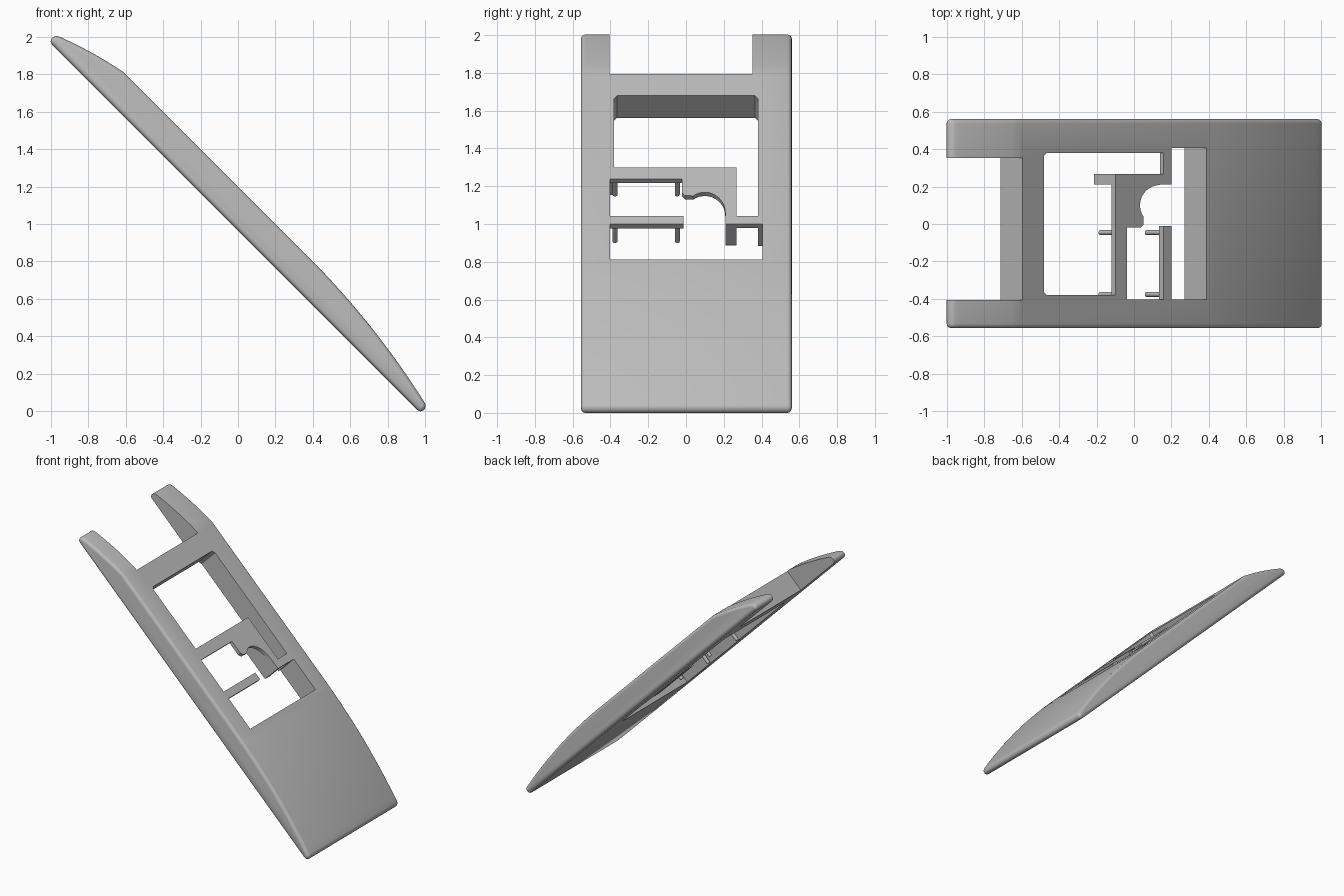
import bpy, bmesh, math
from mathutils import Vector, Matrix

cube = bpy.data.objects.get("Cube")
if cube:
    bpy.data.objects.remove(cube, do_unlink=True)

grey = bpy.data.materials.new("plain grey")
grey.use_nodes = True
colour = (0.5, 0.5, 0.5, 1)
grey.diffuse_color = colour
grey.node_tree.nodes["Principled BSDF"].inputs["Base Color"].default_value = colour

TOP, BOTTOM = 1.2, 0.965     # x + z on the upper and lower faces of the tilted case


def place(s, d, y):
    """Case coordinates: s = x + z (across thickness), d = x - z (down the slope)."""
    return Vector(((s + d) / 2, y, (s - d) / 2))


def extrude(name, ring_a, ring_b):
    bm = bmesh.new()
    a = [bm.verts.new(p) for p in ring_a]
    b = [bm.verts.new(p) for p in ring_b]
    bm.faces.new(a)
    bm.faces.new(b)
    for i in range(len(a)):
        j = (i + 1) % len(a)
        bm.faces.new((a[i], a[j], b[j], b[i]))
    bmesh.ops.recalc_face_normals(bm, faces=bm.faces)
    return finish(name, bm)


def finish(name, bm):
    mesh = bpy.data.meshes.new(name)
    bm.to_mesh(mesh)
    bm.free()
    mesh.materials.append(grey)
    obj = bpy.data.objects.new(name, mesh)
    bpy.context.collection.objects.link(obj)
    return obj


def prism(name, outline, low, high):
    """Outline of (y, height on the upper face), extruded through the thickness."""
    return extrude(name, [place(low, TOP - 2 * z, y) for y, z in outline],
                   [place(high, TOP - 2 * z, y) for y, z in outline])


def box(name, y0, y1, z0, z1, low, high=TOP):
    return prism(name, [(y0, z0), (y1, z0), (y1, z1), (y0, z1)], low, high)


def shade(obj):
    bpy.ops.object.select_all(action='DESELECT')
    obj.select_set(True)
    bpy.context.view_layer.objects.active = obj
    bpy.ops.object.shade_smooth_by_angle(angle=math.radians(25))


# Case: side profile with a short curve at the top and a long one at the foot
profile = [(BOTTOM, -2.985)]
for i in range(9):
    t = 1 - i / 8
    profile.append((TOP - 0.11 * t - 0.055 * t * t, -2.42 - 0.565 * t))
for i in range(17):
    t = i / 16
    profile.append((TOP - 0.165 * t * t, -0.44 + 1.425 * t))
profile.append((BOTTOM, 0.985))
case = extrude("case", [place(s, d, -0.556) for s, d in profile],
               [place(s, d, 0.56) for s, d in profile])
bevel = case.modifiers.new("rounded_edges", 'BEVEL')
bevel.width = 0.024
bevel.segments = 4
bevel.limit_method = 'ANGLE'
bevel.angle_limit = math.radians(50)

# Openings through the case: the end notch and the stepped window
notch = box("notch_cutter", -0.405, 0.352, 1.795, 2.3, 0.7, 1.5)
window = prism("window_cutter", [
    (-0.38, 1.665), (-0.365, 1.68), (0.365, 1.68), (0.38, 1.665),
    (0.38, 1.0), (0.405, 1.0), (0.405, 0.812), (-0.402, 0.812),
    (-0.402, 1.27), (-0.38, 1.27)], 0.7, 1.5)
for cutter in (notch, window):
    cut = case.modifiers.new(cutter.name, 'BOOLEAN')
    cut.operation = 'DIFFERENCE'
    cut.solver = 'EXACT'
    cut.object = cutter
    cutter.hide_render = True
    cutter.hide_set(True)
bpy.context.view_layer.update()
evaluated = case.evaluated_get(bpy.context.evaluated_depsgraph_get())
case_mesh = bpy.data.meshes.new_from_object(evaluated)
case.modifiers.clear()
case.data = case_mesh
for cutter in (notch, window):
    bpy.data.objects.remove(cutter, do_unlink=True)
shade(case)

# Thin bridge plate with a round bite out of its lower edge
bite = [(0.1 - 0.108 * math.cos(a), 1.06 + 0.108 * math.sin(a))
        for a in [math.radians(55 + 125 * i / 16) for i in range(17)]]
bridge = prism("bridge_plate", [(-0.42, 1.3), (-0.42, 1.238), (-0.02, 1.238), (-0.02, 1.165),
                                (-0.005, 1.15), (0.02, 1.15)] + bite +
               [(0.23, 1.06), (0.23, 1.3)], TOP - 0.04, TOP)
shade(bridge)

# Deep rib beside the slot, the lip closing the slot, and the lower crossbar
box("slot_rib", 0.21, 0.268, 1.0, 1.3, BOTTOM + 0.01)
box("slot_lip", 0.26, 0.39, 1.0, 1.042, TOP - 0.04)
box("lower_crossbar", -0.42, -0.012, 1.0, 1.042, TOP - 0.05)

# Round pegs hanging under both bars
for bar, z in (("upper", 1.268), ("lower", 1.021)):
    for side, y in (("right", -0.376), ("left", -0.046)):
        start, end = place(TOP - 0.02, TOP - 2 * z, y), place(BOTTOM + 0.01, TOP - 2 * z, y)
        axis = end - start
        bm = bmesh.new()
        bmesh.ops.create_cone(bm, cap_ends=True, segments=16, radius1=0.013, radius2=0.013,
                              depth=axis.length,
                              matrix=Matrix.Translation((start + end) / 2)
                              @ axis.to_track_quat('Z', 'Y').to_matrix().to_4x4())
        shade(finish(f"{bar}_{side}_peg", bm))
